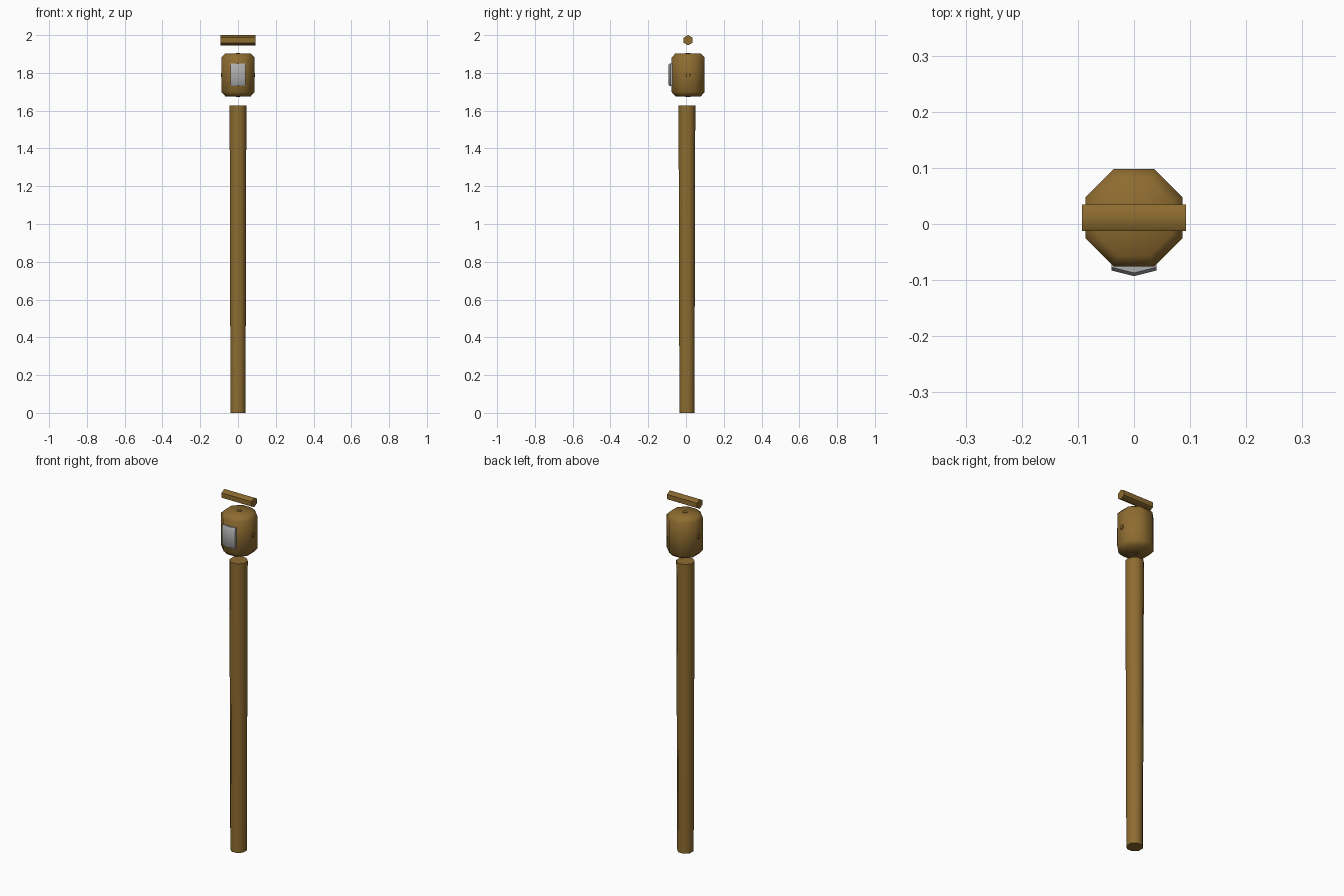
import bpy, math
from mathutils import Matrix

cube = bpy.data.objects.get("Cube")
if cube:
    bpy.data.objects.remove(cube, do_unlink=True)


def material(name, rgb):
    m = bpy.data.materials.new(name)
    m.use_nodes = True
    m.diffuse_color = (*rgb, 1)
    m.node_tree.nodes["Principled BSDF"].inputs["Base Color"].default_value = (*rgb, 1)
    return m


wood = material("brown wood", (0.27, 0.15, 0.03))
silver = material("silver grey", (0.42, 0.42, 0.42))


def loft(name, rings, mat, matrix=Matrix(), smooth=180):
    """Skin a stack of equal-sized rings of points and cap both ends."""
    n = len(rings[0])
    verts = [p for ring in rings for p in ring]
    faces = [tuple(reversed(range(n))), tuple(range(len(verts) - n, len(verts)))]
    for r in range(len(rings) - 1):
        for i in range(n):
            j = (i + 1) % n
            faces.append((r * n + i, r * n + j, (r + 1) * n + j, (r + 1) * n + i))
    mesh = bpy.data.meshes.new(name)
    mesh.from_pydata(verts, [], faces)
    mesh.transform(matrix)
    mesh.materials.append(mat)
    obj = bpy.data.objects.new(name, mesh)
    bpy.context.collection.objects.link(obj)
    bpy.ops.object.select_all(action="DESELECT")
    obj.select_set(True)
    bpy.context.view_layer.objects.active = obj
    bpy.ops.object.shade_smooth_by_angle(angle=math.radians(smooth))
    return obj


def ring(sides, radius, z, turn=0.5):
    step = math.tau / sides
    return [(radius * math.cos((i + turn) * step), radius * math.sin((i + turn) * step), z)
            for i in range(sides)]


def prism(name, sides, profile, mat, matrix=Matrix(), turn=0.5, smooth=60):
    return loft(name, [ring(sides, r, z, turn) for r, z in profile], mat, matrix, smooth)


# Long, slightly tapered shaft
prism("shaft", 8, [(0.043, 0), (0.048, 1.627)], wood, Matrix.Translation((0, 0.005, 0)))

# Eight-sided head with chamfered rims
axis_y = 0.011
prism("head", 8, [(0.073, 1.676), (0.094, 1.698), (0.094, 1.882), (0.073, 1.902)],
      wood, Matrix.Translation((0, axis_y, 0)))

# Small studs on the sides and ends of the head
middle = Matrix.Translation((0, axis_y, 1.789))
for name, angle, reach in (("left_stud", 90, 0.091), ("right_stud", -90, 0.091),
                           ("top_stud", 0, 0.117), ("bottom_stud", 180, 0.117)):
    prism(name, 6, [(0.016, reach - 0.015), (0.012, reach)], wood,
          middle @ Matrix.Rotation(math.radians(angle), 4, "Y"))

# Six-sided crossbar
prism("crossbar", 6, [(0.027, -0.093), (0.027, 0.093)], wood,
      Matrix.Translation((0, axis_y, 1.973)) @ Matrix.Rotation(math.pi / 2, 4, "Y"), turn=0)

# Ridged plate on the front of the head
plate = []
for x, bulge, half in ((-0.04, 0.083, 0.053), (0, 0.093, 0.058), (0.04, 0.083, 0.053)):
    plate.append([(x, -0.07, 1.79 - 0.059), (x, -0.07, 1.79 + 0.059),
                  (x, -bulge + 0.006, 1.79 + 0.059), (x, -bulge, 1.79 + half - 0.005),
                  (x, -bulge, 1.79 - half + 0.005), (x, -bulge + 0.006, 1.79 - 0.059)])
plate = [list(reversed(r)) for r in plate]
loft("front_plate", plate, silver, smooth=50)
